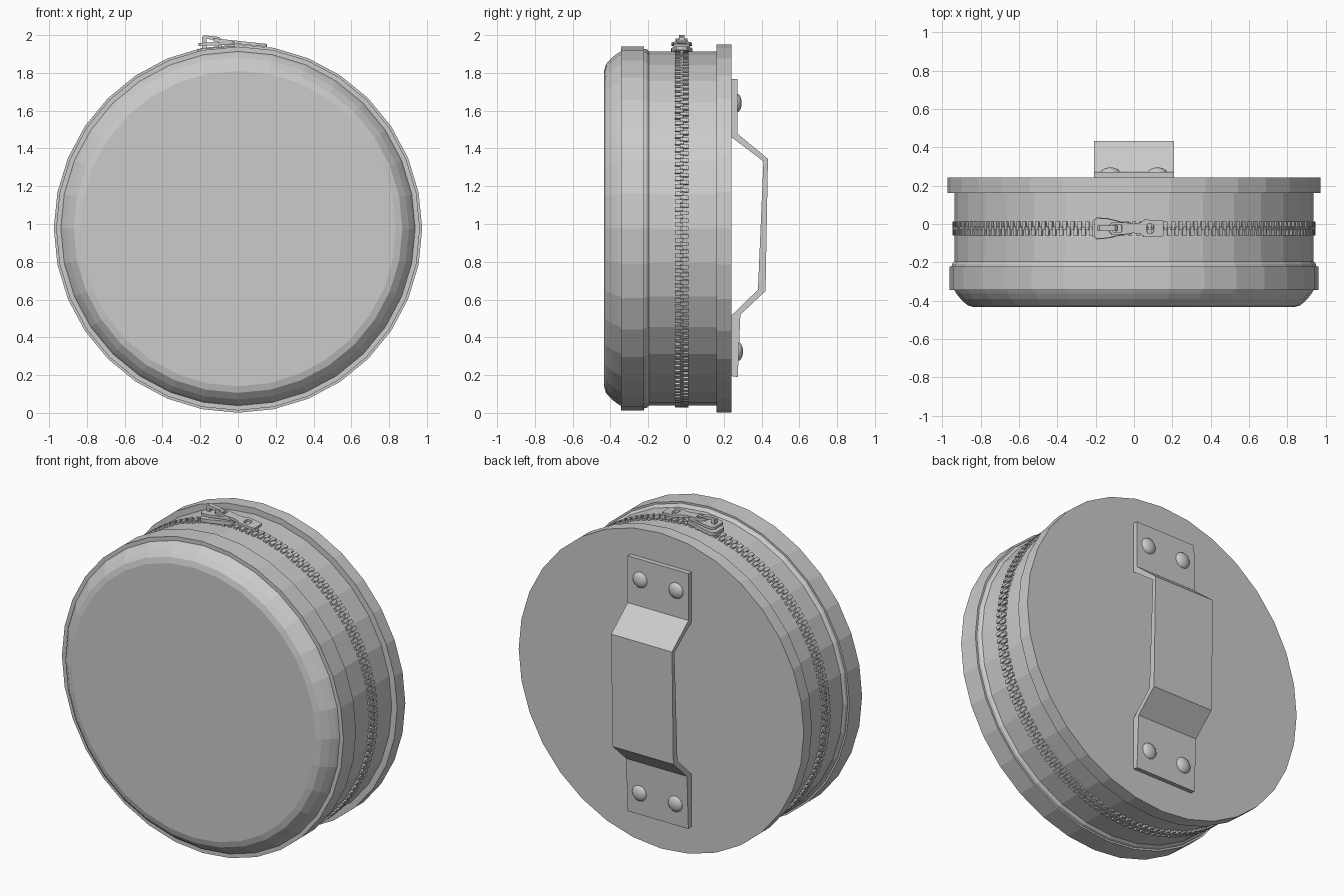
import bpy, bmesh, math
from mathutils import Matrix, Vector

if "Cube" in bpy.data.objects:
    bpy.data.objects.remove(bpy.data.objects["Cube"])

CZ = 0.976      # height of the case axis
SIDES = 32
ZIP_Y = -0.023  # centre line of the zipper


def finish(name, bm):
    bmesh.ops.recalc_face_normals(bm, faces=bm.faces)
    me = bpy.data.meshes.new(name)
    bm.to_mesh(me)
    bm.free()
    ob = bpy.data.objects.new(name, me)
    bpy.context.collection.objects.link(ob)
    return ob


def lathe(name, profile):
    """Turn (radius, y) points around the case axis and cap both ends."""
    bm = bmesh.new()
    rings = []
    for r, y in profile:
        rings.append([bm.verts.new((r * math.cos(2 * math.pi * i / SIDES), y,
                                    CZ + r * math.sin(2 * math.pi * i / SIDES)))
                      for i in range(SIDES)])
    for a, b in zip(rings, rings[1:]):
        for i in range(SIDES):
            j = (i + 1) % SIDES
            bm.faces.new((a[i], a[j], b[j], b[i]))
    bm.faces.new(rings[0])
    bm.faces.new(rings[-1])
    return finish(name, bm)


def prism(bm, base, top):
    """Solid between two matching outlines."""
    a = [bm.verts.new(p) for p in base]
    b = [bm.verts.new(p) for p in top]
    bm.faces.new(a)
    bm.faces.new(b)
    for i in range(len(a)):
        j = (i + 1) % len(a)
        bm.faces.new((a[i], a[j], b[j], b[i]))


def plate(name, loops, half_thick, loc, tilt):
    """Flat plate with optional holes, tilted about the y axis."""
    cu = bpy.data.curves.new(name, 'CURVE')
    cu.dimensions = '2D'
    cu.fill_mode = 'BOTH'
    cu.extrude = half_thick
    for loop in loops:
        s = cu.splines.new('POLY')
        s.points.add(len(loop) - 1)
        for p, (x, y) in zip(s.points, loop):
            p.co = (x, y, 0, 1)
        s.use_cyclic_u = True
    ob = bpy.data.objects.new(name, cu)
    bpy.context.collection.objects.link(ob)
    ob.location = loc
    ob.rotation_euler = (0, math.radians(tilt), 0)
    bpy.ops.object.select_all(action='DESELECT')
    ob.select_set(True)
    bpy.context.view_layer.objects.active = ob
    bpy.ops.object.convert(target='MESH')
    return ob


def mirrored(half):
    return half + [(x, -y) for x, y in reversed(half)]


# Case: domed front, front band, wall with a small flare, back rim
lathe("case_body", [
    (0.835, -0.434), (0.87, -0.424), (0.905, -0.392), (0.928, -0.362), (0.938, -0.345),
    (0.963, -0.345), (0.963, -0.222), (0.952, -0.222), (0.949, -0.208), (0.938, -0.195),
    (0.938, 0.162), (0.975, 0.162), (0.975, 0.242)])

# Zipper teeth: two interleaved rows around the wall
TEETH = 144
outline = [(0.036, -0.011), (0.010, -0.011), (0.004, -0.006), (-0.005, -0.013),
           (-0.009, 0.0), (-0.005, 0.013), (0.004, 0.006), (0.010, 0.011), (0.036, 0.011)]
for name, side, shift in (("zipper_teeth_back", 1, 0), ("zipper_teeth_front", -1, 0.5)):
    bm = bmesh.new()
    for k in range(TEETH):
        rot = Matrix.Translation((0, 0, CZ)) @ Matrix.Rotation(
            2 * math.pi * (k + shift) / TEETH, 4, 'Y')
        prism(bm, *[[rot @ Vector((t, ZIP_Y + side * y, r)) for y, t in outline]
                    for r in (0.915, 0.947)])
    finish(name, bm)

# Slider: two shield plates, a bridge and the pull tab
shield = mirrored([(-0.105, 0.042), (-0.085, 0.057), (-0.03, 0.053), (0.06, 0.032), (0.095, 0.03)])
plate("slider_lower_plate", [shield], 0.011, (-0.11, ZIP_Y, 1.924), -5)
plate("slider_upper_plate", [[(x * 0.95, y * 0.95) for x, y in shield]], 0.008,
      (-0.11, ZIP_Y, 1.954), -2)
bm = bmesh.new()
arch = [(-0.19, 1.92), (-0.19, 1.99), (-0.18, 2.0), (-0.10, 1.99), (-0.085, 1.975),
        (-0.085, 1.92), (-0.105, 1.92), (-0.105, 1.972), (-0.168, 1.98), (-0.168, 1.92)]
prism(bm, *[[(x, ZIP_Y + s * 0.014, z) for x, z in arch] for s in (-1, 1)])
finish("slider_bridge", bm)
pull = mirrored([(-0.135, 0.018), (-0.12, 0.032), (-0.06, 0.032), (-0.01, 0.024), (0.03, 0.03),
                 (0.05, 0.046), (0.145, 0.042), (0.15, 0.035)])
loop_hole = mirrored([(-0.115, 0.018), (-0.07, 0.018)])
tab_hole = mirrored([(0.06, 0.015), (0.067, 0.024), (0.09, 0.024), (0.098, 0.015)])
plate("pull_tab", [pull, loop_hole, tab_hole], 0.008, (0.005, ZIP_Y, 1.961), 6)

# Bent strap handle on the back
outer = [(0.272, 1.767), (0.273, 1.478), (0.434, 1.345), (0.421, 0.645), (0.288, 0.52), (0.274, 0.19)]
inner = [(0.240, 0.195), (0.240, 0.515), (0.381, 0.652), (0.41, 1.332), (0.240, 1.46), (0.240, 1.767)]
bm = bmesh.new()
prism(bm, *[[(x, y, z) for y, z in outer + inner] for x in (-0.208, 0.208)])
finish("strap_handle", bm)

# Rivets at both ends of the strap
for z, y, end in ((1.64, 0.268, "upper"), (0.325, 0.275, "lower")):
    for x, side in ((-0.123, "left"), (0.123, "right")):
        bm = bmesh.new()
        bmesh.ops.create_uvsphere(bm, u_segments=16, v_segments=10, radius=1, matrix=(
            Matrix.Translation((x, y, z)) @ Matrix.Diagonal((0.05, 0.027, 0.05, 1))
            @ Matrix.Rotation(math.pi / 2, 4, 'X')))
        for f in bm.faces:
            f.smooth = True
        finish("rivet_%s_%s" % (end, side), bm)
